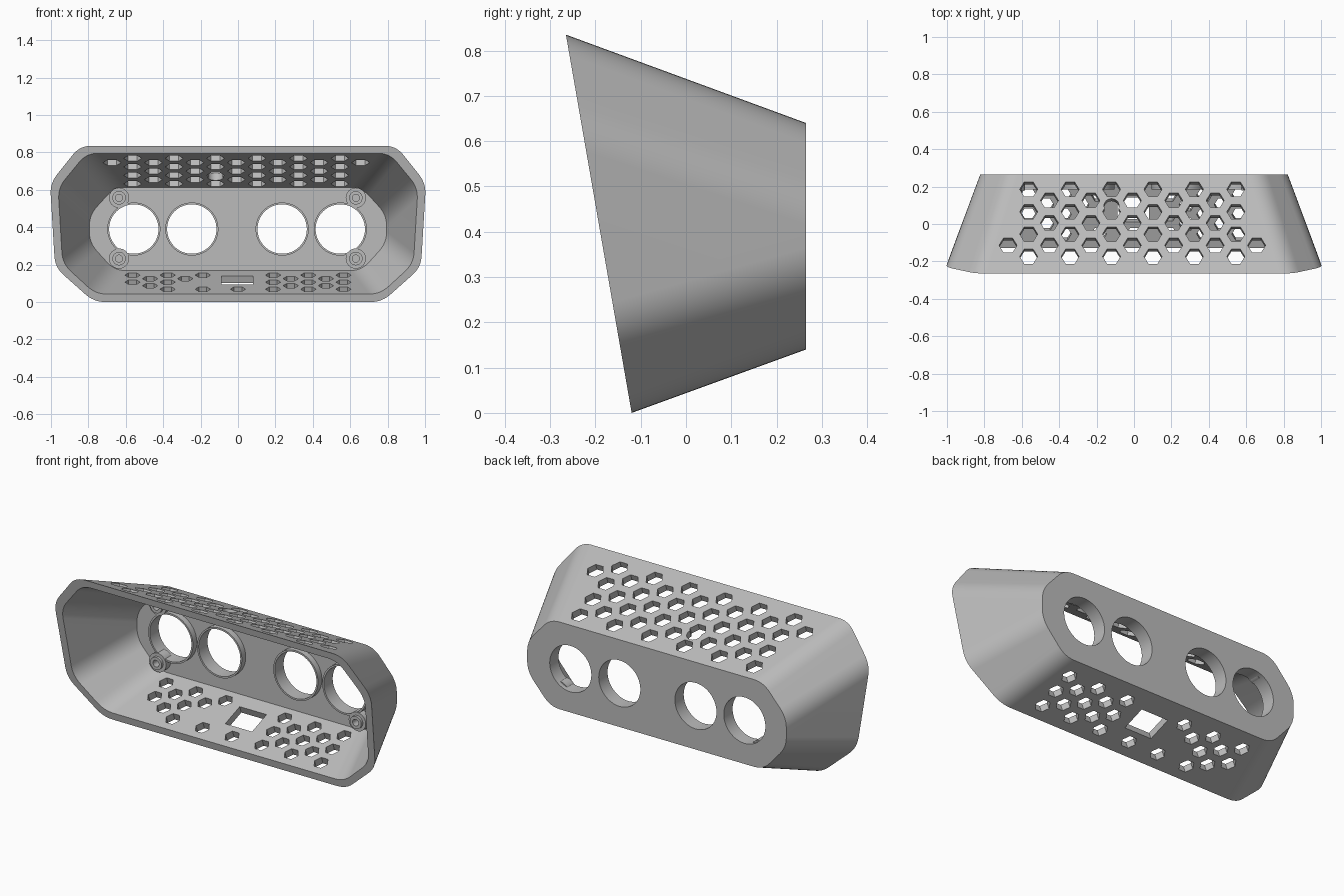
import bpy, bmesh, math
from mathutils import Matrix, Vector

cube = bpy.data.objects.get("Cube")
if cube:
    bpy.data.objects.remove(cube, do_unlink=True)

grey = bpy.data.materials.new("mid_grey")
grey.use_nodes = True
colour = (0.5, 0.5, 0.5, 1)
grey.diffuse_color = colour
grey.node_tree.nodes["Principled BSDF"].inputs["Base Color"].default_value = colour

SLOPE = math.radians(20)
WALL_Y, BACK_Y = 0.22, 0.265


def make_object(name, bm):
    bmesh.ops.recalc_face_normals(bm, faces=bm.faces)
    mesh = bpy.data.meshes.new(name)
    bm.to_mesh(mesh)
    bm.free()
    mesh.materials.append(grey)
    obj = bpy.data.objects.new(name, mesh)
    bpy.context.collection.objects.link(obj)
    return obj


def activate(obj):
    bpy.ops.object.select_all(action="DESELECT")
    obj.select_set(True)
    bpy.context.view_layer.objects.active = obj


def smooth(obj):
    activate(obj)
    bpy.ops.object.shade_smooth_by_angle(angle=math.radians(28))


def rounded_loop(half, cut=0.06, steps=6):
    """Mirror the right-hand corners and round each one."""
    corners = [Vector(p) for p in half]
    corners += [Vector((-p.x, p.y)) for p in reversed(corners)]
    points = []
    for i, c in enumerate(corners):
        before, after = corners[i - 1], corners[(i + 1) % len(corners)]
        a = c + (before - c).normalized() * cut
        b = c + (after - c).normalized() * cut
        for k in range(steps + 1):
            t = k / steps
            points.append(a * (1 - t) ** 2 + c * 2 * t * (1 - t) + b * t * t)
    return points


def add_loop(bm, half, y_of_z):
    return [bm.verts.new((p.x, y_of_z(p.y), p.y)) for p in rounded_loop(half)]


def bridge(bm, a, b):
    for i in range(len(a)):
        j = (i + 1) % len(a)
        bm.faces.new((a[i], a[j], b[j], b[i]))


def front_y(z):
    return -0.12 - 0.1737 * z


# Tapered open-fronted shell
bm = bmesh.new()
outer_back = add_loop(bm, [(0.675, 0.64), (0.822, 0.475), (0.822, 0.305), (0.675, 0.14)], lambda z: BACK_Y)
outer_front = add_loop(bm, [(0.845, 0.835), (1.005, 0.635), (0.978, 0.185), (0.77, 0)], front_y)
inner_front = add_loop(bm, [(0.81, 0.795), (0.962, 0.61), (0.938, 0.205), (0.76, 0.042)], front_y)
inner_back = add_loop(bm, [(0.66, 0.613), (0.795, 0.465), (0.795, 0.317), (0.66, 0.168)], lambda z: WALL_Y)
bridge(bm, outer_back, outer_front)
bridge(bm, outer_front, inner_front)
bridge(bm, inner_front, inner_back)
bm.faces.new(outer_back)
bm.faces.new(inner_back)
shell = make_object("housing_shell", bm)


def prism(bm, sides, radius, depth, matrix):
    bmesh.ops.create_cone(bm, cap_ends=True, segments=sides, radius1=radius,
                          radius2=radius, depth=depth, matrix=matrix)


def roof_matrix(x, y):
    z = 0.835 - (y + 0.265) * math.tan(SLOPE) - 0.02
    return Matrix.Translation((x, y, z)) @ Matrix.Rotation(-SLOPE, 4, "X")


def floor_matrix(x, y):
    z = (y + 0.12) * math.tan(SLOPE) + 0.02
    return Matrix.Translation((x, y, z)) @ Matrix.Rotation(SLOPE, 4, "X")


HEX_TURN = Matrix.Rotation(math.radians(30), 4, "Z")
vents = bmesh.new()

# Roof vents: staggered hexagons
for row in range(7):
    y = 0.18 - 0.06 * row
    if row % 2 == 0:
        columns = [-0.563 + 0.2215 * i for i in range(6)]
    else:
        first, count = (-1, 7) if row == 5 else (0, 5)
        columns = [-0.452 + 0.2215 * (first + i) for i in range(count)]
    for x in columns:
        prism(vents, 6, 0.048, 0.12, roof_matrix(x, y) @ HEX_TURN)

# Floor vents: denser hexagons, some left out near the slot
floor_rows = [(-3, -2, -1, 1, 2, 3), (-2.5, -1.5, 1.5, 2.5), (-3, -2, 1, 2, 3),
              (-2.5, 1.5, 2.5), (-2, -1, 0, 1, 2, 3)]
for row, columns in enumerate(floor_rows):
    for c in columns:
        prism(vents, 6, 0.041, 0.12, floor_matrix(0.188 * c, 0.162 - 0.052 * row) @ HEX_TURN)

# Floor cable slot
bmesh.ops.create_cube(vents, size=1, matrix=floor_matrix(-0.004, 0.085)
                      @ Matrix.Diagonal((0.17, 0.14, 0.14, 1)))

# Round openings in the rear wall
TO_BACK = Matrix.Rotation(math.radians(90), 4, "X")
PORTS = (-0.557, -0.247, 0.236, 0.547)
for x in PORTS:
    prism(vents, 64, 0.132, 0.3, Matrix.Translation((x, 0.25, 0.39)) @ TO_BACK)

# Small round hole that merges with one roof vent
cable = bmesh.new()
prism(cable, 32, 0.04, 0.14, roof_matrix(-0.12, 0.092))

for name, cutter_bm in (("vent_cutter", vents), ("cable_cutter", cable)):
    cutter = make_object(name, cutter_bm)
    cutter.hide_render = True
    activate(shell)
    mod = shell.modifiers.new("cut", "BOOLEAN")
    mod.operation, mod.solver, mod.object = "DIFFERENCE", "EXACT", cutter
    bpy.ops.object.modifier_apply(modifier=mod.name)
    bpy.data.objects.remove(cutter, do_unlink=True)
smooth(shell)
shell.modifiers.new("even_normals", "WEIGHTED_NORMAL").keep_sharp = True


def lathe(name, x, z, profile, closed=True, sides=48):
    """Turn (radius, forward distance) points about the y direction."""
    bm = bmesh.new()
    rings = []
    for r, d in profile:
        angles = [2 * math.pi * i / sides for i in range(sides)]
        rings.append([bm.verts.new((x + r * math.cos(a), WALL_Y - d, z + r * math.sin(a)))
                      for a in angles])
    for a, b in zip(rings, rings[1:]):
        bridge(bm, a, b)
    if closed:
        bridge(bm, rings[-1], rings[0])
    else:
        bm.faces.new(rings[-1])
        bm.faces.new(rings[0])
    smooth(make_object(name, bm))


# Raised lips round the rear openings
for i, x in enumerate(PORTS):
    lathe(f"port_lip_{i + 1}", x, 0.39,
          [(0.132, -0.02), (0.142, -0.02), (0.142, 0.035), (0.132, 0.035)], sides=64)

# Screw bosses in the four corners
for side, x in (("right", -0.636), ("left", 0.63)):
    for level, z in (("upper", 0.557), ("lower", 0.232)):
        lathe(f"{level}_{side}_screw_boss", x, z,
              [(0.054, -0.02), (0.054, 0.04), (0.036, 0.04), (0.036, 0.055),
               (0.019, 0.055), (0.019, -0.01)], closed=False, sides=32)
